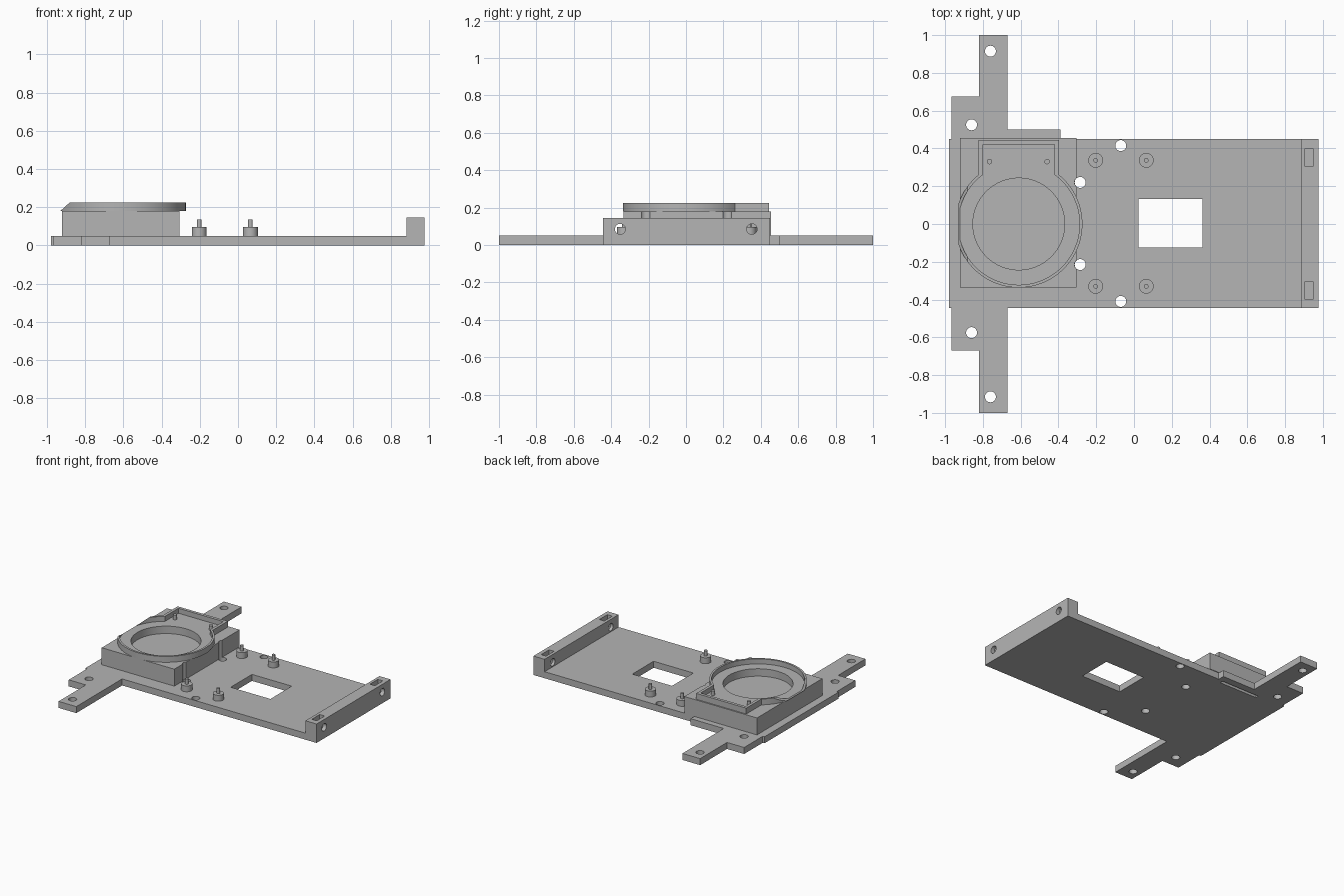
import bpy, bmesh, math

cube = bpy.data.objects.get("Cube")
if cube:
    bpy.data.objects.remove(cube, do_unlink=True)

grey = bpy.data.materials.new("light_grey")
grey.use_nodes = True
grey.diffuse_color = (0.46, 0.46, 0.46, 1)
grey.node_tree.nodes["Principled BSDF"].inputs["Base Color"].default_value = grey.diffuse_color


def prism(name, outline, low, high, axis="z"):
    """Extrude a flat outline along z, or an x-z outline along y, or a y-z outline along x."""
    place = {"z": lambda a, b, c: (a, b, c),
             "y": lambda a, b, c: (a, c, b),
             "x": lambda a, b, c: (c, a, b)}[axis]
    bm = bmesh.new()
    rings = [[bm.verts.new(place(a, b, c)) for a, b in outline] for c in (low, high)]
    for ring in rings:
        bm.faces.new(ring)
    n = len(outline)
    for i in range(n):
        j = (i + 1) % n
        bm.faces.new((rings[0][i], rings[0][j], rings[1][j], rings[1][i]))
    bmesh.ops.recalc_face_normals(bm, faces=bm.faces)
    mesh = bpy.data.meshes.new(name)
    bm.to_mesh(mesh)
    bm.free()
    mesh.materials.append(grey)
    obj = bpy.data.objects.new(name, mesh)
    bpy.context.collection.objects.link(obj)
    return obj


def rect(x0, x1, y0, y1):
    return [(x0, y0), (x1, y0), (x1, y1), (x0, y1)]


def circle(cx, cy, r, n=32):
    return [(cx + r * math.cos(math.tau * i / n), cy + r * math.sin(math.tau * i / n))
            for i in range(n)]


def cut(obj, cutters):
    """Subtract the cutters one after another and bake the result."""
    for c in cutters:
        c.hide_render = True
        mod = obj.modifiers.new("cut", "BOOLEAN")
        mod.operation = "DIFFERENCE"
        mod.solver = "EXACT"
        mod.object = c
    graph = bpy.context.evaluated_depsgraph_get()
    mesh = bpy.data.meshes.new_from_object(obj.evaluated_get(graph))
    obj.modifiers.clear()
    obj.data = mesh
    for c in cutters:
        bpy.data.objects.remove(c, do_unlink=True)


def smooth(obj):
    bpy.ops.object.select_all(action="DESELECT")
    obj.select_set(True)
    bpy.context.view_layer.objects.active = obj
    bpy.ops.object.shade_smooth_by_angle(angle=math.radians(30))


TOP = 0.05          # top of the base plate
CX, CY = -0.61, 0   # centre of the round tray

# Base plate with two stepped side arms and a small rear tab
base = prism("base_plate", [
    (-0.98, -0.445), (-0.965, -0.445), (-0.965, -0.67), (-0.82, -0.67), (-0.82, -1),
    (-0.67, -1), (-0.67, -0.445), (0.977, -0.445), (0.977, 0.45), (-0.39, 0.45),
    (-0.39, 0.5), (-0.67, 0.5), (-0.67, 1), (-0.82, 1), (-0.82, 0.675),
    (-0.965, 0.675), (-0.965, 0.45), (-0.98, 0.45)], 0, TOP)
holes = [(-0.76, 0.915), (-0.76, -0.915), (-0.86, 0.525), (-0.86, -0.575),
         (-0.07, 0.415), (-0.07, -0.41)]
block_holes = [(-0.285, 0.22), (-0.285, -0.215)]
cutters = [prism("hole_cutter", circle(x, y, 0.029), -0.1, 0.1)
           for x, y in holes + block_holes]
cutters.append(prism("window_cutter", rect(0.025, 0.362, -0.125, 0.133), -0.1, 0.1))
cutters.append(prism("slot_cutter", rect(-0.75, -0.43, 0.42, 0.445), -0.1, 0.03))
cut(base, cutters)
smooth(base)

# End wall with nut slots and cross holes
wall = prism("end_wall", rect(0.883, 0.977, -0.445, 0.45), TOP, 0.145)
cutters = []
for side in (-1, 1):
    y = 0.352 * side
    cutters.append(prism("nut_slot_cutter", rect(0.905, 0.947, y - 0.048, y + 0.048), 0.055, 0.2))
    cutters.append(prism("cross_hole_cutter", circle(y, 0.085, 0.028), 0.8, 1.1, "x"))
cut(wall, cutters)
smooth(wall)

# Raised block with a round well and screw clearances
block = prism("raised_block", rect(-0.92, -0.305, -0.335, 0.455), TOP, 0.18)
cutters = [prism("clearance_cutter", circle(x, y, 0.03), 0, 0.3) for x, y in block_holes]
cutters.append(prism("well_cutter", circle(CX, CY, 0.243, 64), 0.13, 0.3))
cut(block, cutters)
smooth(block)


def tray_outline(r, half, back):
    """Round tray joined to a rectangular pocket at the back."""
    a = math.acos(half / r)
    span = math.pi + 2 * a
    n = 72
    arc = [(CX + r * math.cos(a - span * i / n), CY + r * math.sin(a - span * i / n))
           for i in range(n + 1)]
    return arc + [(CX - half, back), (CX + half, back)]


# Rimmed tray, bevelled at the left end
tray = prism("rimmed_tray", tray_outline(0.337, 0.212, 0.445), 0.18, 0.225)
cut(tray, [
    prism("tray_cutter", tray_outline(0.322, 0.19, 0.422), 0.187, 0.3),
    prism("opening_cutter", circle(CX, CY, 0.243, 64), 0.1, 0.3),
    prism("bevel_cutter", [(-0.941, 0.17), (-0.864, 0.24), (-1.1, 0.24), (-1.1, 0.17)],
          -0.5, 0.5, "y")])
smooth(tray)

# Locating pins in the tray pocket
for name, x in (("left", -0.46), ("right", -0.765)):
    smooth(prism("tray_pin_" + name, circle(x, 0.33, 0.014, 20), 0.185, 0.222))

# Four standoffs with pins
for x in (-0.203, 0.065):
    for y in (-0.33, 0.337):
        smooth(prism("standoff", circle(x, y, 0.039), TOP, 0.095))
        smooth(prism("standoff_pin", circle(x, y, 0.012, 20), 0.095, 0.135))
